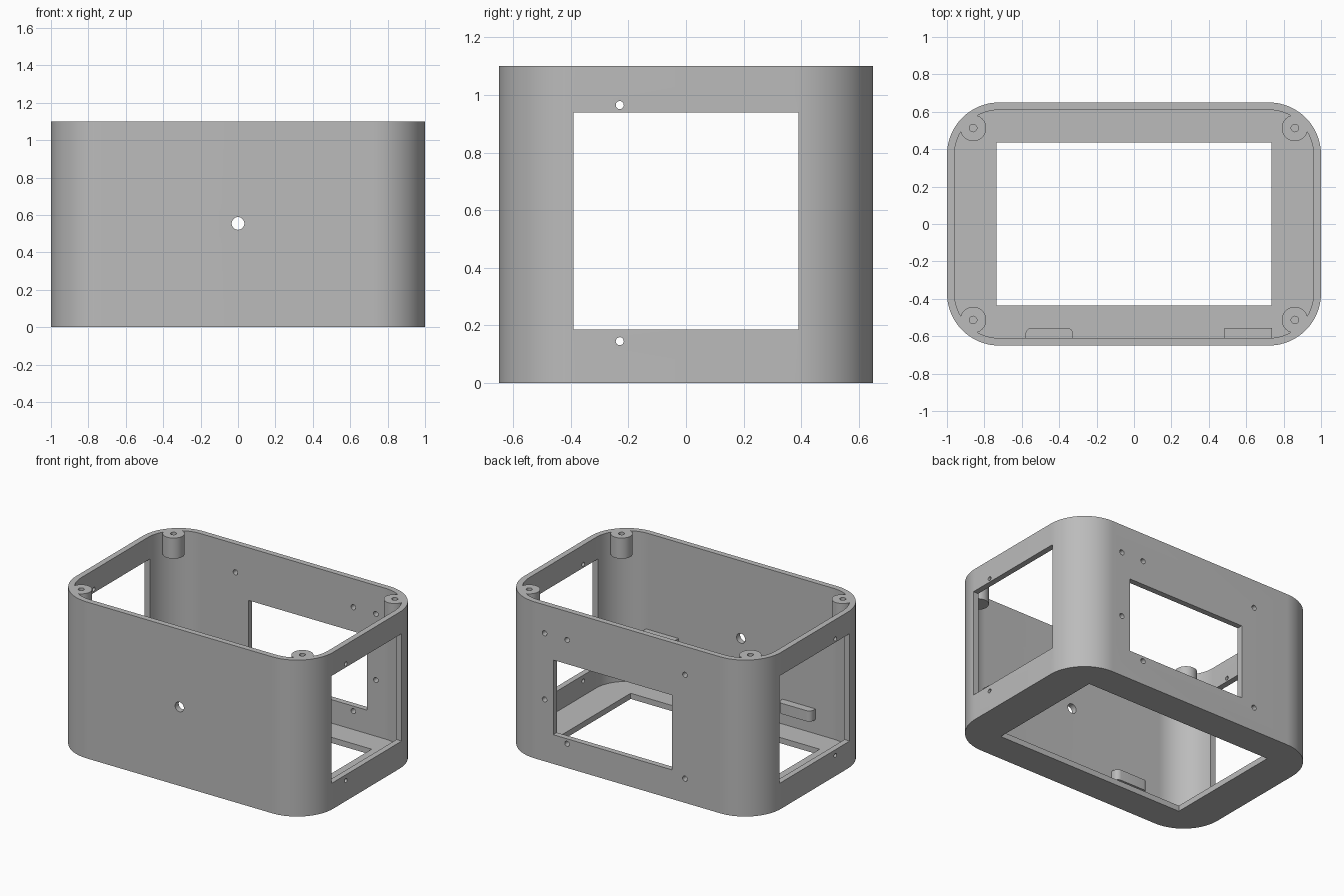
import bpy
import bmesh
from math import cos, sin, pi, radians
from mathutils import Matrix

cube = bpy.data.objects.get("Cube")
if cube:
    bpy.data.objects.remove(cube, do_unlink=True)

HX, HY, H = 1.0, 0.65, 1.1      # half width, half depth, height
WALL, CORNER = 0.04, 0.28

grey = bpy.data.materials.new("plain grey")
grey.use_nodes = True
grey.diffuse_color = (0.5, 0.5, 0.5, 1)
grey.node_tree.nodes["Principled BSDF"].inputs["Base Color"].default_value = (0.5, 0.5, 0.5, 1)


def make(name, bm):
    bmesh.ops.recalc_face_normals(bm, faces=bm.faces)
    mesh = bpy.data.meshes.new(name)
    bm.to_mesh(mesh)
    bm.free()
    mesh.materials.append(grey)
    obj = bpy.data.objects.new(name, mesh)
    bpy.context.collection.objects.link(obj)
    return obj


def prism(name, outline, z0, z1):
    bm = bmesh.new()
    face = bm.faces.new([bm.verts.new((x, y, z0)) for x, y in outline])
    top = bmesh.ops.extrude_face_region(bm, geom=[face])["geom"]
    verts = [v for v in top if isinstance(v, bmesh.types.BMVert)]
    bmesh.ops.translate(bm, verts=verts, vec=(0, 0, z1 - z0))
    return make(name, bm)


def rounded_rect(hx, hy, r, steps=20):
    pts = []
    for i, (sx, sy) in enumerate([(1, 1), (-1, 1), (-1, -1), (1, -1)]):
        for k in range(steps + 1):
            a = (i + k / steps) * pi / 2
            pts.append((sx * (hx - r) + r * cos(a), sy * (hy - r) + r * sin(a)))
    return pts


def block(name, x, y, z):
    return prism(name, [(x[0], y[0]), (x[1], y[0]), (x[1], y[1]), (x[0], y[1])], *z)


def rod(name, center, radius, length, axis="Z", segments=32):
    turn = {"X": Matrix.Rotation(pi / 2, 4, "Y"), "Y": Matrix.Rotation(pi / 2, 4, "X"),
            "Z": Matrix.Identity(4)}[axis]
    bm = bmesh.new()
    bmesh.ops.create_cone(bm, cap_ends=True, segments=segments, radius1=radius, radius2=radius,
                          depth=length, matrix=Matrix.Translation(center) @ turn)
    return make(name, bm)


def cut(obj, cutters):
    for c in cutters:
        mod = obj.modifiers.new("cut", "BOOLEAN")
        mod.operation, mod.solver, mod.object = "DIFFERENCE", "EXACT", c
    graph = bpy.context.evaluated_depsgraph_get()
    mesh = bpy.data.meshes.new_from_object(obj.evaluated_get(graph))
    obj.modifiers.clear()
    obj.data = mesh
    for c in cutters:
        bpy.data.objects.remove(c, do_unlink=True)


def smooth(obj):
    bpy.ops.object.select_all(action="DESELECT")
    obj.select_set(True)
    bpy.context.view_layer.objects.active = obj
    bpy.ops.object.shade_smooth_by_angle(angle=radians(30))


# Open-topped case with rounded corners
case = prism("case_shell", rounded_rect(HX, HY, CORNER), 0, H)
cutters = [
    prism("cavity", rounded_rect(HX - WALL, HY - WALL, CORNER - WALL), WALL, H + 0.2),
    block("floor_opening", (-0.735, 0.735), (-0.435, 0.435), (-0.1, 0.1)),
    block("side_windows", (-1.2, 1.2), (-0.39, 0.39), (0.185, 0.94)),
    block("back_window", (-0.345, 0.577), (0.5, 0.8), (0.205, 0.73)),
    rod("front_hole", (0, -HY, 0.555), 0.034, 0.2, "Y"),
]
# Screw holes through both sides and the back
for z in (0.145, 0.965):
    cutters.append(rod("side_hole", (0, -0.23, z), 0.014, 2.4, "X", 20))
for x, z in [(0.47, 0.9), (0.47, 0.17), (-0.447, 0.9), (-0.447, 0.17), (0.645, 0.9), (0.645, 0.435)]:
    cutters.append(rod("back_hole", (x, HY, z), 0.018, 0.2, "Y", 20))
cut(case, cutters)
smooth(case)

# Short screw bosses in the four top corners
for side, sx in (("left", 1), ("right", -1)):
    for end, sy in (("front", -1), ("back", 1)):
        x, y = sx * 0.86, sy * 0.513
        boss = rod(f"{end}_{side}_screw_boss", (x, y, H - 0.0725), 0.07, 0.145, segments=48)
        cut(boss, [rod("screw_hole", (x, y, H), 0.02, 0.2, segments=24)])
        smooth(boss)

# Two small ledges on the inside of the front wall
block("left_ledge", (0.485, 0.737), (-0.62, -0.555), (0.345, 0.425))
outline = [(-0.58, -0.62), (-0.325, -0.62)]
for cx, start in ((-0.36, 0), (-0.545, pi / 2)):
    for k in range(9):
        a = start + k * pi / 16
        outline.append((cx + 0.035 * cos(a), -0.59 + 0.035 * sin(a)))
smooth(prism("right_ledge", outline, 0.14, 0.215))
